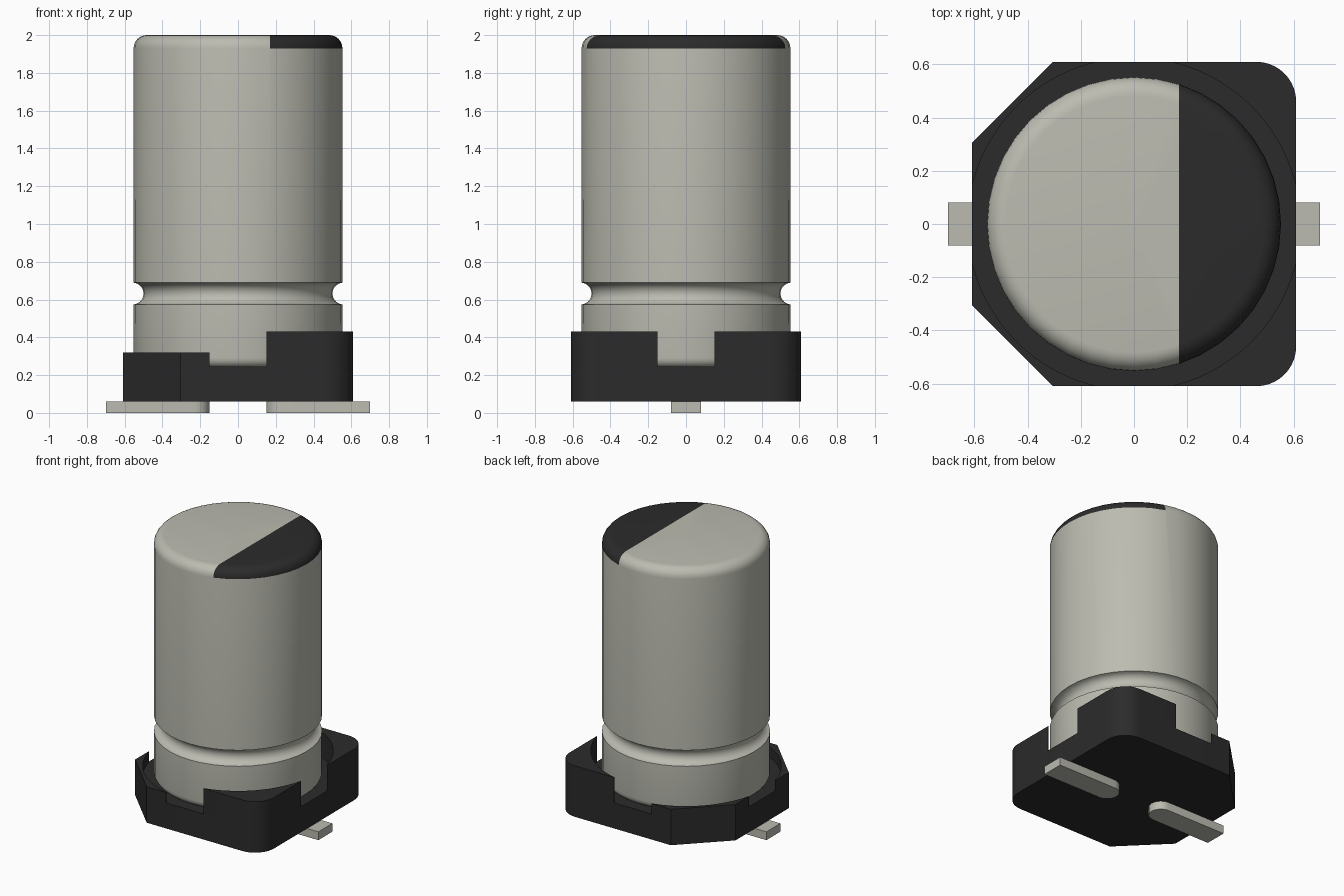
import bpy
import bmesh
from math import sin, cos, pi, atan2, radians

if "Cube" in bpy.data.objects:
    bpy.data.objects.remove(bpy.data.objects["Cube"], do_unlink=True)


def material(name, rgb):
    m = bpy.data.materials.new(name)
    m.use_nodes = True
    m.diffuse_color = (*rgb, 1)
    m.node_tree.nodes["Principled BSDF"].inputs["Base Color"].default_value = (*rgb, 1)
    return m


METAL = material("pale metal", (0.50, 0.50, 0.44))
BLACK = material("black plastic", (0.024, 0.024, 0.024))


def finish(bm, name, mats):
    bmesh.ops.recalc_face_normals(bm, faces=bm.faces)
    mesh = bpy.data.meshes.new(name)
    bm.to_mesh(mesh)
    bm.free()
    for m in mats:
        mesh.materials.append(m)
    ob = bpy.data.objects.new(name, mesh)
    bpy.context.collection.objects.link(ob)
    bpy.ops.object.select_all(action='DESELECT')
    ob.select_set(True)
    bpy.context.view_layer.objects.active = ob
    bpy.ops.object.shade_smooth_by_angle(angle=radians(32))
    return ob


def prism(name, outline, z0, z1, mat):
    bm = bmesh.new()
    face = bm.faces.new([bm.verts.new((x, y, z0)) for x, y in outline])
    new = bmesh.ops.extrude_face_region(bm, geom=[face])["geom"]
    verts = [v for v in new if isinstance(v, bmesh.types.BMVert)]
    bmesh.ops.translate(bm, verts=verts, vec=(0, 0, z1 - z0))
    return finish(bm, name, [mat])


def arc(cx, cy, r, a0, a1, n):
    return [(cx + r * cos(a0 + (a1 - a0) * i / n),
             cy + r * sin(a0 + (a1 - a0) * i / n)) for i in range(n + 1)]


def flip(points):
    return [(x, -y) for x, y in reversed(points)]


# Base plate: two rounded corners on one side, two chamfers on the other
H, FILLET, CHAMFER = 0.61, 0.15, 0.305
FLOOR, NOTCH, WELL = 0.245, 0.15, 0.625
round_corner = arc(H - FILLET, H - FILLET, FILLET, 0, pi / 2, 10)
cut_corner = [(-CHAMFER, H), (-H, CHAMFER)]
half = round_corner + cut_corner
prism("base_plate", half + flip(half), 0.06, FLOOR, BLACK)

# Corner walls around the round well, with notches between them
edge = (WELL ** 2 - NOTCH ** 2) ** 0.5
a = atan2(NOTCH, edge)
tall = [(H, NOTCH)] + round_corner + [(NOTCH, H)] + arc(0, 0, WELL, pi / 2 - a, a, 14)
short = [(-NOTCH, H)] + cut_corner + [(-H, NOTCH)] + arc(0, 0, WELL, pi - a, pi / 2 + a, 14)
for label, shape, top in (("tall", tall, 0.43), ("short", short, 0.32)):
    prism("back_" + label + "_wall", shape, FLOOR, top, BLACK)
    prism("front_" + label + "_wall", flip(shape), FLOOR, top, BLACK)

# Can: revolved profile with rounded ends and a crimped groove
R, TOP_R, BOTTOM_R = 0.553, 0.07, 0.05
profile = [(0, FLOOR - 0.005)]
profile += arc(R - BOTTOM_R, FLOOR - 0.005 + BOTTOM_R, BOTTOM_R, -pi / 2, 0, 5)
profile += arc(R + 0.005, 0.632, 0.058, 1.5 * pi - 0.1, pi / 2 + 0.1, 10)
profile += arc(R - TOP_R, 2 - TOP_R, TOP_R, 0, pi / 2, 6)
profile += [(0, 2)]
bm = bmesh.new()
verts = [bm.verts.new((r, 0, z)) for r, z in profile]
edges = [bm.edges.new(pair) for pair in zip(verts, verts[1:])]
bmesh.ops.spin(bm, geom=verts + edges, cent=(0, 0, 0), axis=(0, 0, 1),
               angle=2 * pi, steps=40, use_merge=True)
bmesh.ops.remove_doubles(bm, verts=bm.verts, dist=0.0005)

# Polarity mark: the top cap and its rounded rim beyond a straight cut
MARK_X, MARK_Z = 0.17, 2 - TOP_R
cap = [f for f in bm.faces if f.calc_center_median().z > MARK_Z]
geom = cap + list({e for f in cap for e in f.edges}) + list({v for f in cap for v in f.verts})
bmesh.ops.bisect_plane(bm, geom=geom, plane_co=(MARK_X, 0, 0), plane_no=(1, 0, 0))
for f in bm.faces:
    c = f.calc_center_median()
    f.material_index = int(c.x > MARK_X and c.z > MARK_Z)
finish(bm, "can", [METAL, BLACK])

# Flat terminals with rounded inner ends
W = 0.08
pin = [(0.70, -W), (0.70, W)] + arc(0.15 + W, 0, W, pi / 2, 1.5 * pi, 12)
prism("left_terminal", pin, 0, 0.06, METAL)
prism("right_terminal", [(-x, y) for x, y in pin], 0, 0.06, METAL)
